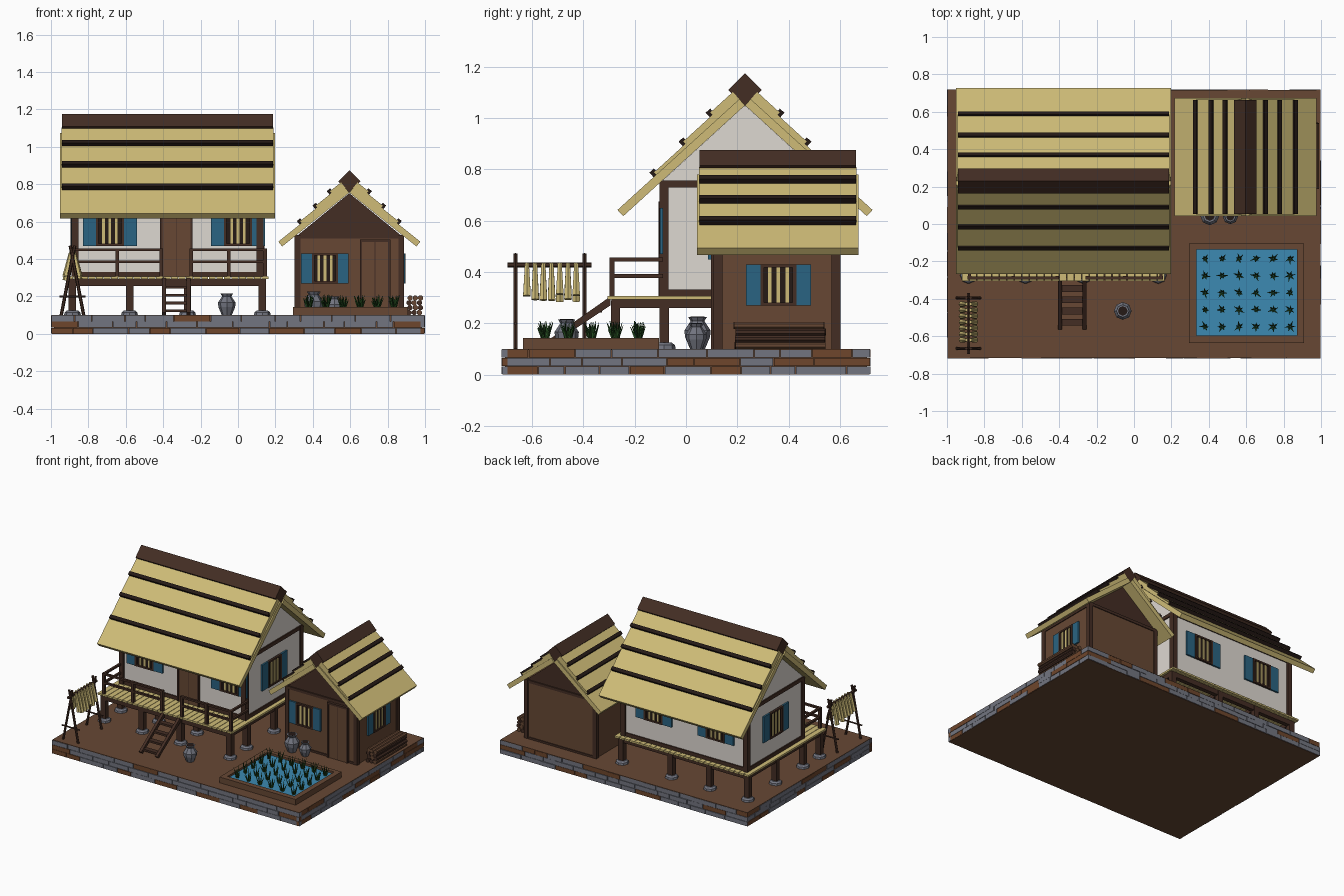
import bpy, bmesh, math, random
from mathutils import Vector

if "Cube" in bpy.data.objects:
    bpy.data.objects.remove(bpy.data.objects["Cube"])

random.seed(4)
COLORS = {
    "thatch": (0.62, 0.50, 0.185), "plaster": (0.73, 0.69, 0.64),
    "dark_wood": (0.056, 0.026, 0.017), "wood": (0.135, 0.064, 0.034),
    "shadow_wood": (0.018, 0.010, 0.008), "stone": (0.17, 0.178, 0.216),
    "shutter_blue": (0.023, 0.127, 0.223), "water": (0.045, 0.255, 0.445),
    "leaf": (0.018, 0.075, 0.014), "clay_brick": (0.156, 0.061, 0.025),
}
MATS = {}
for n, c in COLORS.items():
    MATS[n] = bpy.data.materials.new(n)
    MATS[n].diffuse_color = (*c, 1)
parts = {}  # part name -> (bmesh, material names)


def loft(name, mat, loops):
    """Skin equal-length point loops into a closed solid."""
    bm, used = parts.setdefault(name, (bmesh.new(), []))
    if mat not in used:
        used.append(mat)
    rows = [[bm.verts.new(p) for p in loop] for loop in loops]
    n = len(rows[0])
    faces = [bm.faces.new(rows[0][::-1]), bm.faces.new(rows[-1])]
    for a, b in zip(rows, rows[1:]):
        for i in range(n):
            j = (i + 1) % n
            faces.append(bm.faces.new((a[i], a[j], b[j], b[i])))
    for f in faces:
        f.material_index = used.index(mat)
    bmesh.ops.recalc_face_normals(bm, faces=faces)


def box(name, mat, x0, x1, y0, y1, z0, z1):
    loft(name, mat, [[(x0, y0, z), (x1, y0, z), (x1, y1, z), (x0, y1, z)] for z in (z0, z1)])


def rod(name, mat, p, q, r0, r1=None, sides=6):
    p, q = Vector(p), Vector(q)
    rot = (q - p).to_track_quat('Z', 'Y')
    def ring(c, r):
        return [c + rot @ Vector((r * math.cos(t), r * math.sin(t), 0))
                for t in (math.tau * (i + .5) / sides for i in range(sides))]
    loft(name, mat, [ring(p, r0), ring(q, r0 if r1 is None else r1)])


def lathe(name, mat, x, y, z, profile, sides=8):
    loft(name, mat, [[(x + r * math.cos(math.tau * i / sides), y + r * math.sin(math.tau * i / sides), z + h)
                      for i in range(sides)] for r, h in profile])


def wall_box(name, mat, face, t0, t1, o0, o1, z0, z1):
    """Box on a wall; face = (axis, coordinate, outward sign)."""
    axis, c, s = face
    a, b = sorted((c + s * o0, c + s * o1))
    if axis == 'y':
        box(name, mat, t0, t1, a, b, z0, z1)
    else:
        box(name, mat, a, b, t0, t1, z0, z1)


def window(name, face, t, z0, z1, w, sw):
    h = w / 2
    wall_box(name, "shadow_wood", face, t - h, t + h, 0, .006, z0, z1)
    for a, b, c, d in ((t - h, t + h, z0, z0 + .012), (t - h, t + h, z1 - .012, z1),
                       (t - h, t - h + .014, z0, z1), (t + h - .014, t + h, z0, z1)):
        wall_box(name, "dark_wood", face, a, b, 0, .016, c, d)
    for k in (-1, 0, 1):
        c = t + k * .034
        wall_box(name, "thatch", face, c - .007, c + .007, 0, .011, z0 + .012, z1 - .012)
    for a in (t - h - sw, t + h):
        wall_box(name + "_shutters", "shutter_blue", face, a, a + sw, 0, .012, z0, z1)


def door(name, face, t, z0, z1, w):
    h = w / 2
    for k in (-1, 1):
        wall_box(name, "wood", face, *sorted((t + k * .002, t + k * h)), 0, .012, z0, z1)
        wall_box(name, "dark_wood", face, *sorted((t + k * h, t + k * (h + .012))), 0, .018, z0, z1)
    wall_box(name, "dark_wood", face, t - h - .012, t + h + .012, 0, .018, z1, z1 + .015)
    wall_box(name, "dark_wood", face, t - .002, t + .002, 0, .012, z0, z1)


def roof(name, place, ang, length, a0, a1, steps, ridge):
    """Stepped thatch on both slopes with battens and a square ridge beam."""
    c, s = math.cos(ang), math.sin(ang)
    def slab(part, mat, side, s0, s1, o0, o1, e):
        prof = [(side * (q * c + o * s), -q * s + o * c)
                for q, o in ((s0, o0), (s1, o0), (s1, o1), (s0, o1))]
        loft(part, mat, [[place(d, h, a) for d, h in prof] for a in (a0 + e, a1 - e)])
    for side in (-1, 1):
        slab(name + "_thatch", "thatch", side, 0, length, 0, .033, 0)
        for i, st in enumerate(steps):
            lo = .033 + .0125 * i
            slab(name + "_thatch", "thatch", side, 0, st, lo, lo + .0125, .008)
            slab(name + "_battens", "shadow_wood", side, st - .01, st + .014, lo, lo + .024, .01)
    r = ridge
    dia = [(-r, .06), (0, .06 - r), (r, .06), (0, .06 + r)]
    loft(name + "_ridge", "dark_wood", [[place(d, h, a) for d, h in dia] for a in (a0 + .01, a1 - .01)])


# Base: soil block edged with three courses of bricks
box("ground", "wood", -.985, .985, -.705, .705, .002, .098)
box("ground", "wood", -.997, .997, -.717, .717, .097, .101)
box("ground", "wood", -.995, .995, -.715, .715, 0, .003)
for row in range(3):
    z0, z1 = .002 + row * .0325, .0325 + row * .0325
    for axis, c, half in (('y', .705, 1), ('x', .985, .72)):
        for sgn in (-1, 1):
            t = -half
            while t < half - .01:
                e = t + random.uniform(.09, .2)
                e = half if e > half - .07 else e
                mat = "clay_brick" if random.random() < .25 else "stone"
                wall_box("bricks", mat, (axis, c * sgn, sgn), t + .002, e - .002, -.01,
                         .015 - random.uniform(0, .004), z0, z1)
                t = e

# Main house: stilts, stone feet, beams, plank deck
STILT_X, STILT_Y = (-.885, -.58, -.27, .13), (-.275, -.085, .23, .55)
for y in STILT_Y:
    for x in STILT_X:
        box("stilts", "dark_wood", x - .02, x + .02, y - .018, y + .018, .115, .29)
        lathe("stilt_feet", "stone", x, y, .1, [(.045, 0), (.042, .015), (.03, .025)])
    box("deck_beams", "dark_wood", -.905, .15, y - .015, y + .015, .257, .293)
for x in STILT_X:
    box("deck_beams", "dark_wood", x - .015, x + .015, -.29, .565, .26, .293)
for i in range(27):
    x = -.92 + i * .0402
    box("deck_planks", "thatch", x, x + .037, -.305, .595, .293, .306)

# Main house: plaster walls and timber frame
X0, X1, Y0, Y1 = -.88, .125, -.09, .55
gable = [(Y0, .305), (Y1, .305), (Y1, .758), (.23, 1.05), (Y0, .758)]
loft("plaster_walls", "plaster", [[(x, y, z) for y, z in gable] for x in (X0, X1)])
for x in (X0 + .008, X1 - .008):
    for y in (Y0 + .004, Y1 - .004):
        box("house_frame", "dark_wood", x - .018, x + .018, y - .018, y + .018, .305, .757)
for z in (.305, .73):
    for x, s in ((X0, -1), (X1, 1)):
        wall_box("house_frame", "dark_wood", ('x', x, s), Y0, Y1, -.01, .008, z, z + .027)
    for y, s in ((Y0, -1), (Y1, 1)):
        wall_box("house_frame", "dark_wood", ('y', y, s), X0, X1, -.01, .008, z, z + .027)
door("house_door", ('y', Y0, -1), -.33, .306, .66, .15)
for x in (-.685, 0):
    window("house_front_window", ('y', Y0, -1), x, .47, .65, .15, .07)
for x in (-.63, -.13):
    window("house_back_window", ('y', Y1, 1), x, .47, .65, .15, .07)
window("house_side_window", ('x', X0, -1), .23, .45, .64, .15, .07)
window("house_side_window", ('x', X1, 1), .23, .45, .64, .15, .07)
roof("house_roof", lambda d, h, a: (a, .23 + d, 1.05 + h), math.radians(42.3), .642,
     -.952, .197, (.438, .2725, .119), .066)

# Porch railing
for xs in ((-.88, -.645, -.41), (-.25, -.05, .145)):
    for x in xs:
        box("railing", "dark_wood", x - .01, x + .01, -.298, -.278, .305, .456)
    for z in (.378, .442):
        box("railing", "dark_wood", xs[0], xs[-1], -.296, -.28, z, z + .014)
for x in (-.88, .145):
    for z in (.378, .442):
        box("railing", "dark_wood", x - .008, x + .008, -.288, -.09, z, z + .014)

# Ladder up to the porch
for x in (-.395, -.265):
    loft("ladder", "dark_wood", [[(a, -.295, .27), (a, -.295, .305), (a, -.565, .115), (a, -.55, .1)]
                                 for a in (x - .01, x + .01)])
for i in range(4):
    y, z = -.345 - i * .06, .25 - i * .042
    box("ladder", "dark_wood", -.395, -.265, y - .018, y + .018, z - .008, z + .006)

# Small house
A0, A1, B0, B1 = .31, .88, .115, .595
box("shed_walls", "wood", A0, A1, B0, B1, .1, .527)
for a, b in ((B0 + .002, B0 + .02), (B1 - .02, B1 - .002)):
    loft("shed_gables", "dark_wood", [[(A0, y, .52), (A1, y, .52), (.595, y, .752)] for y in (a, b)])
for x in (A0 + .008, A1 - .008):
    for y in (B0 + .01, B1 - .01):
        box("shed_frame", "dark_wood", x - .015, x + .015, y - .017, y + .017, .1, .53)
for y, s in ((B0, -1), (B1, 1)):
    wall_box("shed_frame", "dark_wood", ('y', y, s), A0, A1, -.01, .006, .51, .53)
    wall_box("shed_frame", "dark_wood", ('y', y, s), A0, A1, -.01, .006, .1, .115)
for x, s in ((A0, -1), (A1, 1)):
    wall_box("shed_frame", "dark_wood", ('x', x, s), B0, B1, -.01, .006, .505, .525)
door("shed_door", ('y', B0, -1), .733, .1, .49, .14)
window("shed_front_window", ('y', B0, -1), .465, .27, .43, .14, .057)
window("shed_side_window", ('x', A1, 1), .36, .27, .43, .14, .057)
roof("shed_roof", lambda d, h, a: (.595 + d, a, .755 + h), math.radians(38.7), .46,
     .043, .673, (.30, .183, .075), .06)

# Log pile beside the small house
for row in range(4):
    for i in range(3):
        x, z = .914 + i * .028 + (row % 2) * .006, .114 + row * .026
        y = .19 + random.uniform(-.005, .005)
        rod("log_pile", random.choice(("wood", "dark_wood")), (x, y, z), (x, y + .35, z), .0145, sides=8)

# Flooded planting bed with sprouts
for a, b, c, d in ((.295, .91, -.635, -.597), (.295, .91, -.136, -.105),
                   (.295, .333, -.6, -.13), (.872, .91, -.6, -.13)):
    box("bed_border", "wood", a, b, c, d, .1, .143)
box("bed_water", "water", .33, .875, -.6, -.133, .1, .128)
for i in range(6):
    for j in range(5):
        x, y, turn = .38 + i * .091, -.185 - j * .091, random.uniform(0, 6)
        for k in range(6):
            t = turn + k * math.tau / 6
            lean = random.uniform(.015, .034)
            tip = (x + lean * math.cos(t), y + lean * math.sin(t), random.uniform(.175, .21))
            rod("sprouts", "leaf", (x + .006 * math.cos(t), y + .006 * math.sin(t), .127), tip, .006, .001, 3)

# Pots
POT = [(.028, 0), (.047, .045), (.05, .07), (.03, .1), (.026, .106), (.036, .122), (.03, .122)]
for x, y, k in ((-.06, -.465, .95), (.405, .045, 1.03), (.515, .04, .82)):
    lathe("pots", "stone", x, y, .1, [(r * k, h * k) for r, h in POT])
    lathe("pot_mouths", "shadow_wood", x, y, .1 + .122 * k, [(.027 * k, 0), (.027 * k, .001)])

# Drying rack with hanging sheaves
for y in (-.665, -.395):
    for s in (-1, 1):
        rod("drying_rack", "dark_wood", (-.885 + s * .06, y, .1), (-.885 - s * .012, y, .472), .009)
    rod("drying_rack", "dark_wood", (-.955, y, .2), (-.815, y, .2), .006)
rod("drying_rack", "dark_wood", (-.885, -.695, .428), (-.885, -.368, .428), .01)
for i in range(7):
    y = -.62 + i * .032
    for s in (-1, 1):
        z = .285 + random.uniform(0, .03)
        rod("sheaves", "thatch", (-.885 + s * .01, y, .435), (-.885 + s * .036, y, z), .009, .017)

# Turn the collected parts into objects
for name, (bm, used) in parts.items():
    me = bpy.data.meshes.new(name)
    bm.to_mesh(me)
    bm.free()
    for m in used:
        me.materials.append(MATS[m])
    bpy.context.scene.collection.objects.link(bpy.data.objects.new(name, me))

for m in bpy.data.materials:
    if m.users and not m.is_grease_pencil:
        m.use_nodes = True
        m.node_tree.nodes["Principled BSDF"].inputs["Base Color"].default_value = m.diffuse_color
